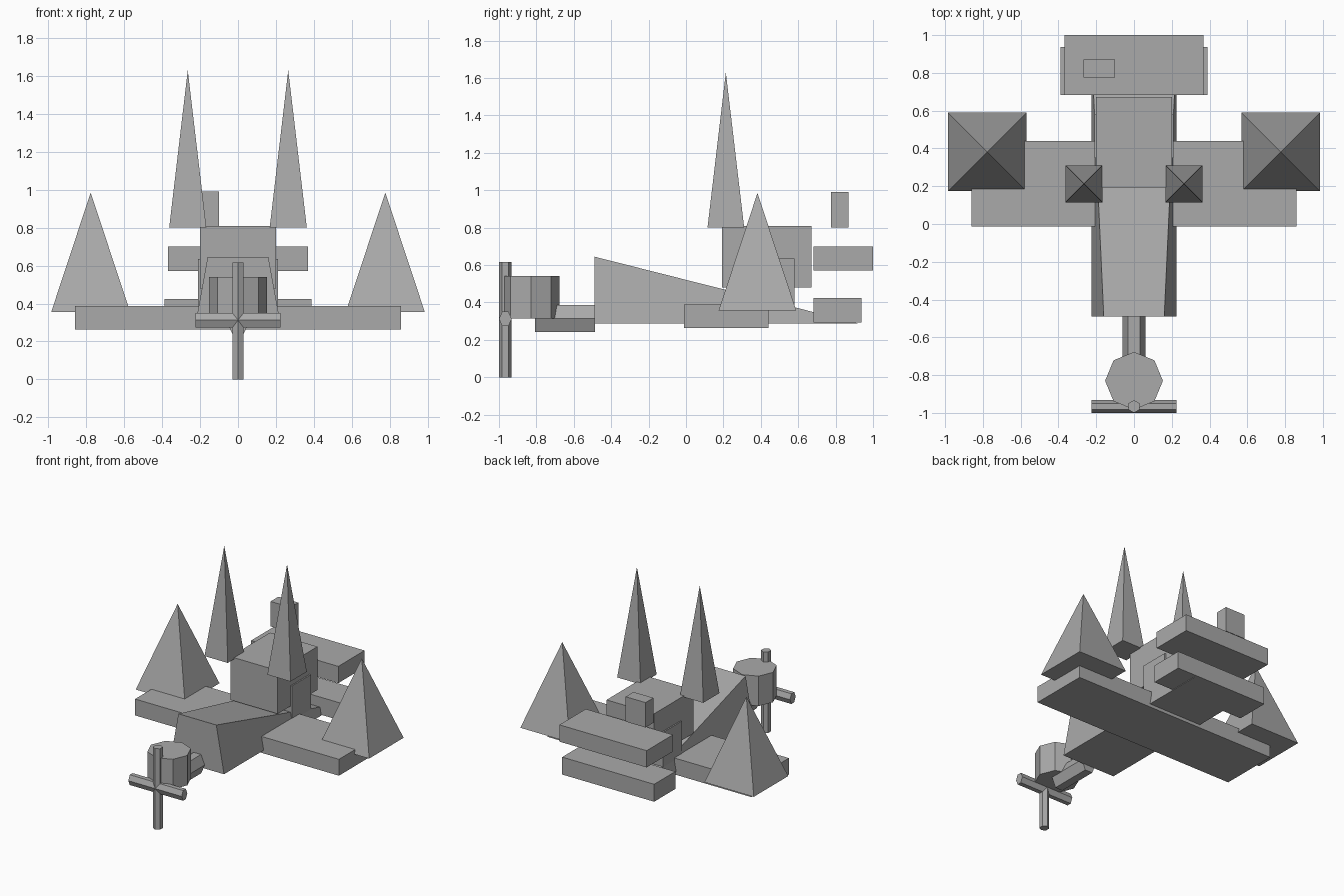
import bpy, bmesh, math
from mathutils import Vector

if "Cube" in bpy.data.objects:
    bpy.data.objects.remove(bpy.data.objects["Cube"])

grey = bpy.data.materials.new("plain grey")
grey.diffuse_color = (0.4, 0.4, 0.4, 1)
grey.use_nodes = True
grey.node_tree.nodes["Principled BSDF"].inputs["Base Color"].default_value = grey.diffuse_color


def make(name, verts, faces):
    """Flat-shaded mesh object with outward normals."""
    mesh = bpy.data.meshes.new(name)
    mesh.from_pydata(verts, [], faces)
    bm = bmesh.new()
    bm.from_mesh(mesh)
    bmesh.ops.recalc_face_normals(bm, faces=bm.faces)
    bm.to_mesh(mesh)
    bm.free()
    mesh.materials.append(grey)
    obj = bpy.data.objects.new(name, mesh)
    bpy.context.collection.objects.link(obj)
    return obj


def box(name, x, y, z):
    v = [(a, b, c) for a in x for b in y for c in z]
    return make(name, v, [(0, 1, 3, 2), (4, 5, 7, 6), (0, 1, 5, 4),
                          (2, 3, 7, 6), (0, 2, 6, 4), (1, 3, 7, 5)])


def pyramid(name, cx, cy, half, z0, z1):
    v = [(cx - half, cy - half, z0), (cx + half, cy - half, z0),
         (cx + half, cy + half, z0), (cx - half, cy + half, z0), (cx, cy, z1)]
    return make(name, v, [(0, 1, 2, 3), (0, 1, 4), (1, 2, 4), (2, 3, 4), (3, 0, 4)])


def prism(name, sides, start, end, u, w):
    """Prism from start to end; u and w are the two radius vectors."""
    u, w = Vector(u), Vector(w)
    v = []
    for p in (start, end):
        for i in range(sides):
            a = 2 * math.pi * i / sides
            v.append(Vector(p) + u * math.cos(a) + w * math.sin(a))
    f = [tuple(range(sides)), tuple(range(sides, 2 * sides))]
    for i in range(sides):
        j = (i + 1) % sides
        f.append((i, j, j + sides, i + sides))
    return make(name, v, f)


# Body: wedge with a trapezoid front, thinning to an edge at the tail
make("fuselage",
     [(-0.225, -0.49, 0.287), (0.225, -0.49, 0.287), (0.16, -0.49, 0.645),
      (-0.16, -0.49, 0.645), (-0.225, 0.925, 0.287), (0.225, 0.925, 0.287)],
     [(0, 1, 2, 3), (0, 1, 5, 4), (3, 2, 5, 4), (0, 3, 4), (1, 2, 5)])

# Wing, cabin and tail blocks
box("wing", (-0.86, 0.86), (-0.012, 0.44), (0.263, 0.388))
box("cabin", (-0.2, 0.2), (0.193, 0.672), (0.48, 0.81))
box("cabin_support", (-0.21, 0.21), (0.35, 0.58), (0.30, 0.635))
box("upper_tailplane", (-0.368, 0.368), (0.683, 1.0), (0.572, 0.70))
box("lower_tailplane", (-0.388, 0.388), (0.683, 0.938), (0.292, 0.425))
box("tail_block", (-0.268, -0.1), (0.775, 0.87), (0.80, 0.99))

# Spikes on the wing tips and over the cabin
for side, s in (("left", -1), ("right", 1)):
    pyramid(side + "_wing_spike", s * 0.777, 0.382, 0.208, 0.356, 0.985)
    pyramid(side + "_cabin_spike", s * 0.265, 0.213, 0.098, 0.80, 1.63)

# Nose: shaft, octagonal engine and crossed propeller bars
prism("nose_shaft", 6, (0, -0.808, 0.314), (0, -0.487, 0.314), (0.062, 0, 0), (0, 0, 0.083))
prism("engine", 8, (0, -0.83, 0.313), (0, -0.83, 0.541), (0.153, 0, 0), (0, 0.153, 0))
prism("vertical_blade", 6, (0, -0.966, 0), (0, -0.966, 0.617), (0, 0.034, 0), (0.034, 0, 0))
prism("horizontal_blade", 6, (-0.225, -0.966, 0.312), (0.225, -0.966, 0.312),
      (0, 0.034, 0), (0, 0, 0.045))
